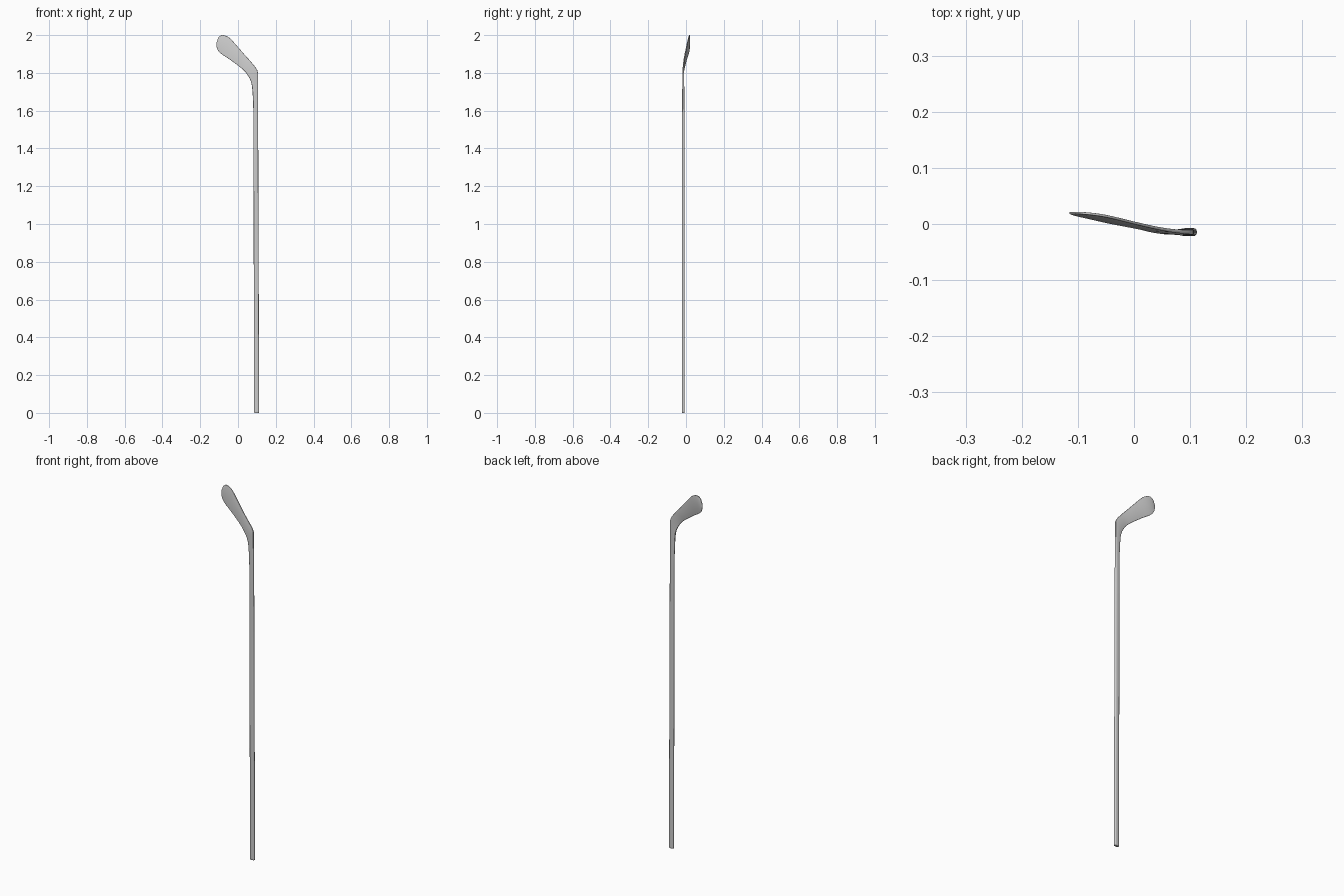
import bpy, bmesh, math
from mathutils import Vector

if "Cube" in bpy.data.objects:
    bpy.data.objects.remove(bpy.data.objects["Cube"])

# Sections: lower-edge x,z, upper-edge x,z, y centre, thickness
NECK = [
    (.0820, 1.450, .1070, 1.450, -.0145, .0135),
    (.0815, 1.560, .1065, 1.560, -.0145, .0130),
    (.0790, 1.665, .1065, 1.675, -.0145, .0115),
    (.0710, 1.745, .1065, 1.770, -.0145, .0095),
    (.0510, 1.788, .1020, 1.814, -.0145, .0075),
    (.0300, 1.814, .0710, 1.856, -.0120, .0060),
    (.0050, 1.835, .0380, 1.893, -.0065, .0052),
    (-.045, 1.872, -.003, 1.940, .0030, .0050),
    (-.085, 1.898, -.040, 1.981, .0120, .0048),
    (-.105, 1.917, -.064, 1.996, .0165, .0046),
    (-.113, 1.937, -.087, 2.000, .0190, .0042),
    (-.115, 1.957, -.104, 1.988, .0200, .0036),
]
BUTT = [
    (.0865, 0.0, .1105, 0.0, -.0145, .0120),
    (.0850, .004, .1120, .004, -.0145, .0140),
    (.0850, .010, .1120, .010, -.0145, .0140),
]


def smooth_path(rows, steps):
    """Catmull-Rom through the section rows."""
    out = []
    for i in range(len(rows) - 1):
        quad = [rows[max(0, min(len(rows) - 1, i + k))] for k in (-1, 0, 1, 2)]
        for s in range(steps):
            t = s / steps
            out.append(tuple(
                .5 * (2 * b + (c - a) * t + (2 * a - 5 * b + 4 * c - d) * t * t
                      + (3 * b - a - 3 * c + d) * t ** 3)
                for a, b, c, d in zip(*quad)))
    return out + [rows[-1]]


def ring(bm, row):
    """Rounded rectangle spanning the two edge points."""
    lx, lz, rx, rz, y, th = row
    low, high = Vector((lx, y, lz)), Vector((rx, y, rz))
    mid, axis = (low + high) / 2, (high - low).normalized()
    half, r = (high - low).length / 2, th * .4
    verts = []
    for q, (su, sv) in enumerate(((1, 1), (-1, 1), (-1, -1), (1, -1))):
        for k in range(4):
            a = math.pi / 2 * (q + k / 3)
            u = su * (half - r) + r * math.cos(a)
            v = sv * (th / 2 - r) + r * math.sin(a)
            verts.append(bm.verts.new(mid + axis * u + Vector((0, v, 0))))
    return verts


def loft(name, rows):
    bm = bmesh.new()
    rings = [ring(bm, row) for row in rows]
    n = len(rings[0])
    for a, b in zip(rings, rings[1:]):
        for i in range(n):
            j = (i + 1) % n
            bm.faces.new((a[i], a[j], b[j], b[i]))
    bm.faces.new(rings[0])
    bm.faces.new(rings[-1])
    bmesh.ops.recalc_face_normals(bm, faces=bm.faces)
    mesh = bpy.data.meshes.new(name)
    bm.to_mesh(mesh)
    bm.free()
    obj = bpy.data.objects.new(name, mesh)
    bpy.context.collection.objects.link(obj)
    bpy.ops.object.select_all(action='DESELECT')
    obj.select_set(True)
    bpy.context.view_layer.objects.active = obj
    bpy.ops.object.shade_smooth_by_angle(angle=math.radians(40))
    return obj


# Shaft, neck and curved blade in one continuous skin
loft("hockey_stick", BUTT + smooth_path(NECK, 4))
